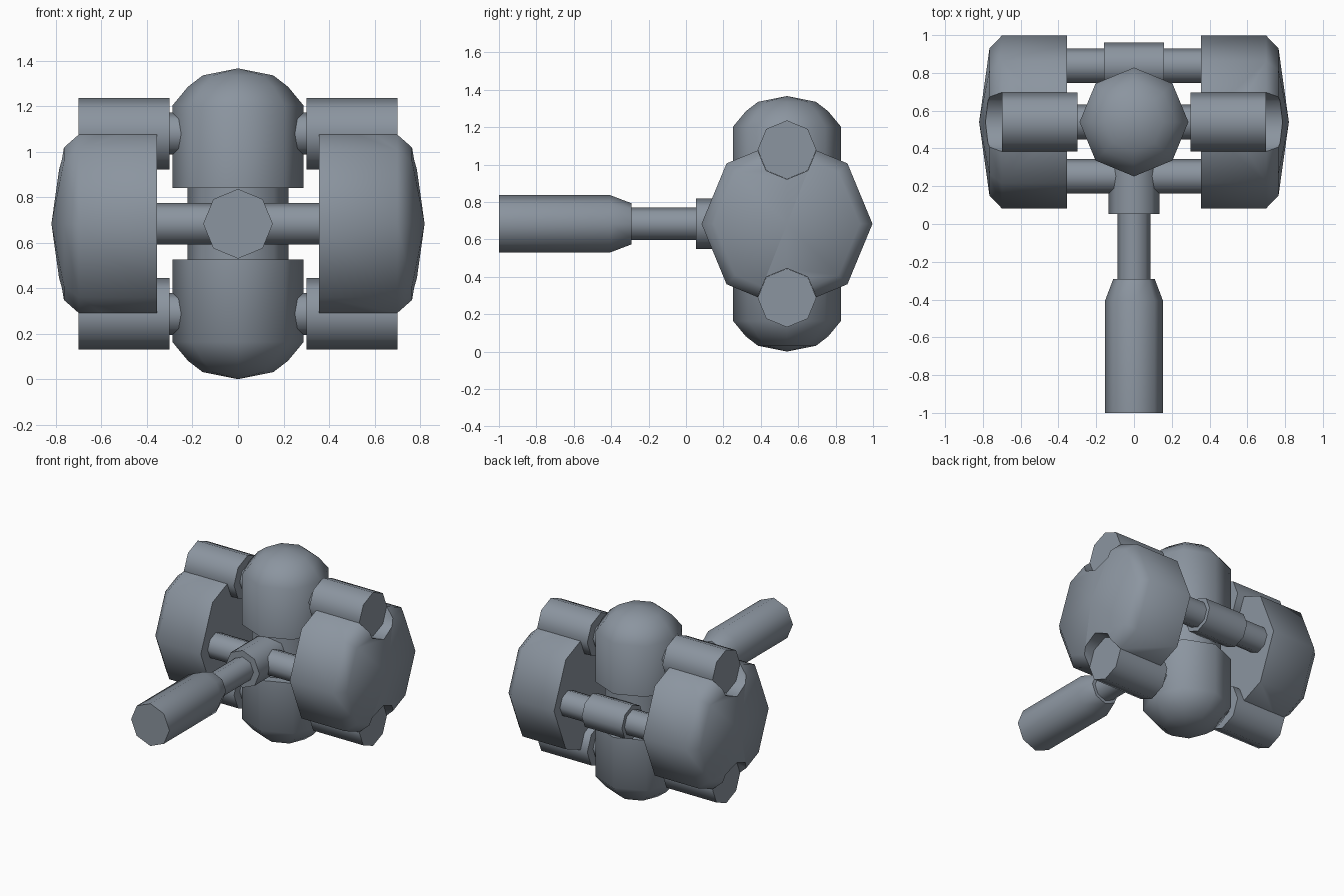
import bpy, bmesh
from math import cos, sin, pi, radians
from mathutils import Matrix, Vector

if "Cube" in bpy.data.objects:
    bpy.data.objects.remove(bpy.data.objects["Cube"])

SIDES = 8
MID_Y, MID_Z = 0.54, 0.683
HOLE_Z = 0.396  # height of side barrels above and below the middle

steel = bpy.data.materials.new("blue grey steel")
steel.use_nodes = True
steel.diffuse_color = (0.26, 0.30, 0.35, 1)
steel.node_tree.nodes["Principled BSDF"].inputs["Base Color"].default_value = steel.diffuse_color


def lathe(name, origin, axis, profile):
    """Octagonal solid of revolution; profile holds (distance along axis, radius)."""
    axis = Vector(axis)
    u = Vector((0, 0, 1)) if abs(axis.z) < 0.5 else Vector((1, 0, 0))
    v = axis.cross(u)
    bm = bmesh.new()
    rings = []
    for t, r in profile:
        base = Vector(origin) + axis * t
        if r == 0:
            rings.append([bm.verts.new(base)] * SIDES)
        else:
            rings.append([bm.verts.new(base + u * r * cos(2 * pi * i / SIDES)
                                       + v * r * sin(2 * pi * i / SIDES)) for i in range(SIDES)])
    for a, b in zip(rings, rings[1:]):
        for i in range(SIDES):
            j = (i + 1) % SIDES
            bm.faces.new(list(dict.fromkeys((a[i], a[j], b[j], b[i]))))
    for ring, (t, r) in ((rings[0], profile[0]), (rings[-1], profile[-1])):
        if r > 0:
            bm.faces.new(ring)
    bmesh.ops.recalc_face_normals(bm, faces=bm.faces)
    mesh = bpy.data.meshes.new(name)
    bm.to_mesh(mesh)
    bm.free()
    mesh.materials.append(steel)
    obj = bpy.data.objects.new(name, mesh)
    bpy.context.collection.objects.link(obj)
    return obj


def rod(name, origin, axis, start, end, radius):
    return lathe(name, origin, axis, [(start, radius), (end, radius)])


def cut(target, cutter):
    mod = target.modifiers.new("notch", 'BOOLEAN')
    mod.operation, mod.solver, mod.object = 'DIFFERENCE', 'EXACT', cutter
    bpy.context.view_layer.objects.active = target
    bpy.ops.object.modifier_apply(modifier=mod.name)
    bpy.data.objects.remove(cutter)


parts = []
centre = (0, MID_Y, MID_Z)

# Domed heads above and below, joined by a core
dome = [(0.157, 0.288), (0.52, 0.288), (0.602, 0.22), (0.652, 0.155), (0.683, 0)]
parts.append(lathe("upper_dome", centre, (0, 0, 1), dome))
parts.append(lathe("lower_dome", centre, (0, 0, -1), dome))
parts.append(rod("core", centre, (0, 0, 1), -0.2, 0.2, 0.223))

# Side drums with notches, barrels and connecting rods
drum_profile = [(0.355, 0.457), (0.70, 0.457), (0.765, 0.39), (0.82, 0)]
for side, sx in (("left", 1), ("right", -1)):
    axis = (sx, 0, 0)
    drum = lathe(side + "_drum", centre, axis, drum_profile)
    parts.append(drum)
    for level, sz in (("upper", 1), ("lower", -1)):
        spot = (0, MID_Y, MID_Z + sz * HOLE_Z)
        cutter = rod("notch_cutter", spot, axis, 0.6, 0.95, 0.158)
        cutter.hide_render = True
        cut(drum, cutter)
        parts.append(rod(f"{side}_{level}_barrel", spot, axis, 0.30, 0.70, 0.157))
        parts.append(rod(f"{side}_{level}_link", spot, axis, 0.1, 0.32, 0.092))

# Cross rods and their hubs
for name, y in (("front", 0.253), ("rear", 0.838)):
    parts.append(rod(name + "_cross_rod", (0, y, MID_Z), (1, 0, 0), -0.4, 0.4, 0.092))
parts.append(rod("rear_hub", (0, 0.838, MID_Z), (1, 0, 0), -0.16, 0.16, 0.122))
parts.append(rod("front_hub", (0, 0, MID_Z), (0, 1, 0), 0.053, 0.36, 0.134))

# Handle
parts.append(rod("neck", (0, 0, MID_Z), (0, 1, 0), -0.32, 0.08, 0.087))
parts.append(lathe("grip", (0, 0, MID_Z), (0, 1, 0),
                   [(-1.0, 0.153), (-0.405, 0.153), (-0.292, 0.11)]))

# Smooth shading with sharp end caps
bpy.ops.object.select_all(action='DESELECT')
for obj in parts:
    obj.select_set(True)
bpy.context.view_layer.objects.active = parts[0]
bpy.ops.object.shade_smooth_by_angle(angle=radians(60))
